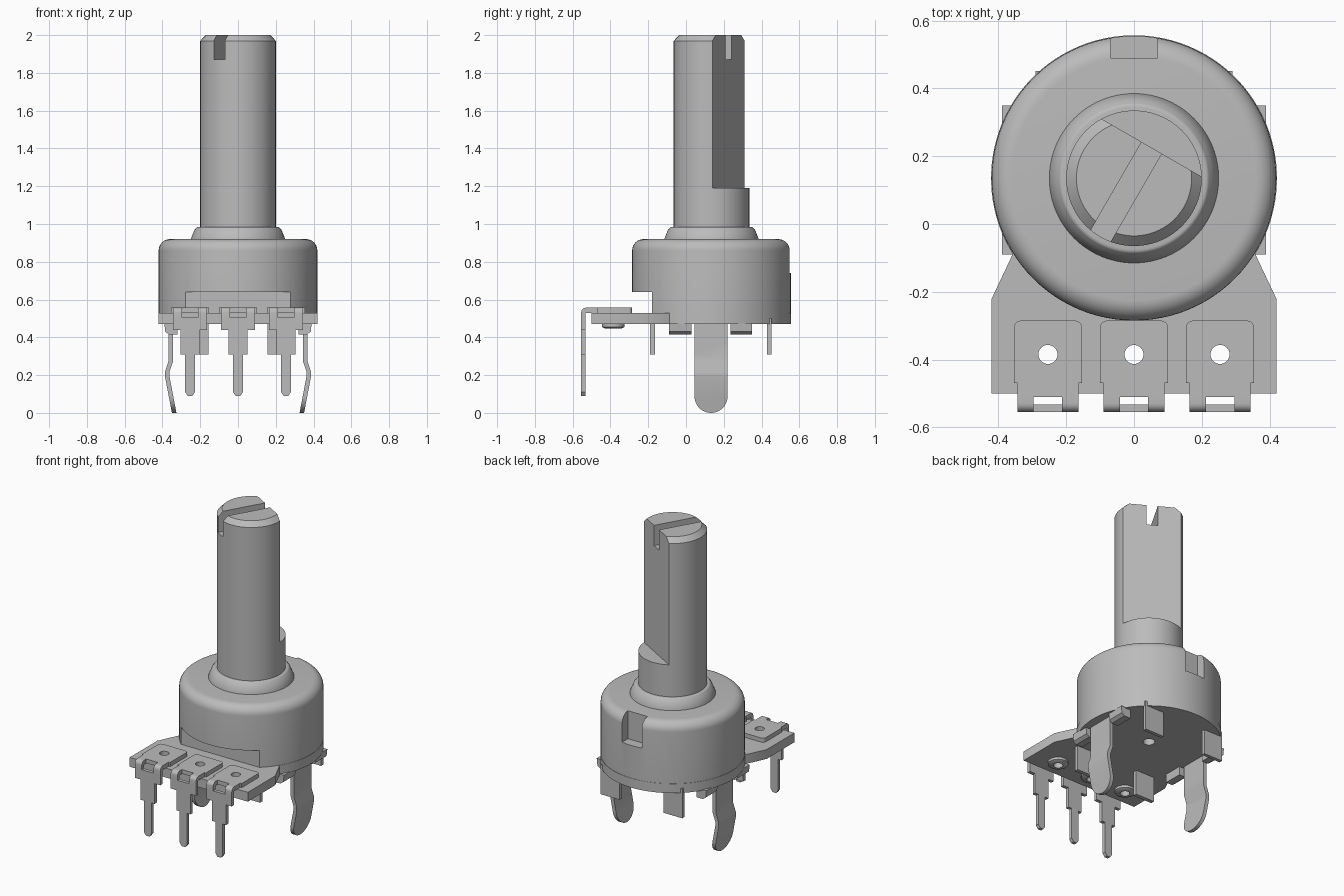
import bpy, bmesh, math
from mathutils import Vector

cube = bpy.data.objects.get("Cube")
if cube:
    bpy.data.objects.remove(cube, do_unlink=True)

grey = bpy.data.materials.new("metal_grey")
grey.use_nodes = True
grey.diffuse_color = (0.5, 0.5, 0.5, 1)
grey.node_tree.nodes["Principled BSDF"].inputs["Base Color"].default_value = (0.5, 0.5, 0.5, 1)

AXIS_Y = 0.135   # shaft axis
BODY_R = 0.42


def finish(name, bm):
    bmesh.ops.recalc_face_normals(bm, faces=bm.faces)
    mesh = bpy.data.meshes.new(name)
    bm.to_mesh(mesh)
    bm.free()
    mesh.materials.append(grey)
    obj = bpy.data.objects.new(name, mesh)
    bpy.context.collection.objects.link(obj)
    return obj


def prism(name, pts, axis, lo, hi):
    """Extrude a 2D outline along axis 0, 1 or 2."""
    bm = bmesh.new()
    verts = []
    for p in pts:
        co = list(p)
        co.insert(axis, lo)
        verts.append(bm.verts.new(co))
    face = bm.faces.new(verts)
    geom = bmesh.ops.extrude_face_region(bm, geom=[face])["geom"]
    step = Vector([hi - lo if i == axis else 0 for i in range(3)])
    bmesh.ops.translate(bm, vec=step, verts=[g for g in geom if isinstance(g, bmesh.types.BMVert)])
    return finish(name, bm)


def box(name, x, y, z):
    return prism(name, [(x[0], y[0]), (x[1], y[0]), (x[1], y[1]), (x[0], y[1])], 2, *z)


def lathe(name, profile, cx=0, cy=AXIS_Y, steps=96):
    """Closed solid of revolution from (radius, z) points."""
    bm = bmesh.new()
    rings = []
    for r, z in profile:
        rings.append([bm.verts.new((cx + r * math.cos(a), cy + r * math.sin(a), z))
                      for a in (math.tau * i / steps for i in range(steps))])
    for a, b in zip(rings, rings[1:]):
        for i in range(steps):
            j = (i + 1) % steps
            bm.faces.new((a[i], a[j], b[j], b[i]))
    bm.faces.new(rings[0])
    bm.faces.new(rings[-1])
    return finish(name, bm)


def boolean(obj, cutter, operation="DIFFERENCE"):
    mod = obj.modifiers.new("cut", "BOOLEAN")
    mod.operation, mod.object, mod.solver = operation, cutter, "EXACT"
    bpy.context.view_layer.objects.active = obj
    bpy.ops.object.modifier_apply(modifier=mod.name)
    bpy.data.objects.remove(cutter, do_unlink=True)


def arc(cx, cy, r, start, end, n):
    return [(cx + r * math.cos(math.radians(start + (end - start) * i / n)),
             cy + r * math.sin(math.radians(start + (end - start) * i / n))) for i in range(n + 1)]


# Round housing with a rolled top edge, front opening and rear notch
housing = lathe("housing", [(BODY_R, 0.53)] + arc(BODY_R - 0.06, 0.86, 0.06, 0, 90, 8))
boolean(housing, box("front_opening", (-0.6, 0.6), (-0.6, -0.18), (0.4, 0.64)))
boolean(housing, box("rear_notch", (-0.07, 0.07), (0.49, 0.7), (0.74, 1.0)))

# Collar around the shaft
lathe("collar", [(0.25, 0.9), (0.25, 0.92), (0.23, 0.97)] + arc(0.21, 0.97, 0.015, 20, 90, 4))

# Shaft with chamfered end, angled flat and screwdriver slot
shaft = lathe("shaft", [(0.2, 0.9), (0.2, 1.97), (0.17, 2.0)])
along, across = Vector((0.5, 0.866)), Vector((0.866, -0.5))
centre = Vector((0, AXIS_Y))


def turned_box(name, u, v, z):
    pts = [centre + along * a + across * b for a, b in
           ((u[0], v[0]), (u[1], v[0]), (u[1], v[1]), (u[0], v[1]))]
    return prism(name, [tuple(p) for p in pts], 2, *z)


boolean(shaft, turned_box("shaft_flat", (0.104, 0.5), (-0.5, 0.5), (1.19, 2.2)))
boolean(shaft, turned_box("shaft_slot", (-0.5, 0.5), (-0.034, 0.034), (1.87, 2.2)))

# Base board: disc running into a wide terminal apron
outline = arc(0, AXIS_Y, BODY_R + 0.002, -32, 212, 64)
outline += [(-0.42, -0.22), (-0.42, -0.5), (0.42, -0.5), (0.42, -0.22)]
board = prism("base_board", outline, 2, 0.47, 0.53)
boolean(board, lathe("centre_hole", [(0.035, 0.4), (0.035, 0.52)], steps=32))

# Three riveted terminals with bent pins
for label, x in (("left", 0.254), ("middle", 0.0), ("right", -0.254)):
    plate = [(x - 0.1, -0.47), (x - 0.09, -0.47), (x - 0.09, -0.51), (x + 0.09, -0.51),
             (x + 0.09, -0.47), (x + 0.1, -0.47)]
    plate += arc(x + 0.08, -0.305, 0.02, 0, 90, 4) + arc(x - 0.08, -0.305, 0.02, 90, 180, 4)
    top = prism(label + "_terminal_plate", plate, 2, 0.53, 0.557)
    rivet = lathe(label + "_rivet", [(0.045, 0.447), (0.06, 0.455), (0.06, 0.475)], x, -0.385, 32)
    for part in (board, top, rivet):
        boolean(part, lathe("rivet_hole", [(0.028, 0.4), (0.028, 0.6)], x, -0.385, 32))
    # Two bent arms joining the plate to the pin
    bend = arc(-0.53, 0.532, 0.025, 90, 180, 6) + [(-0.555, 0.5), (-0.533, 0.5), (-0.533, 0.53), (-0.51, 0.53), (-0.51, 0.557)]
    for s in (-1, 1):
        lo, hi = sorted((x + s * 0.042, x + s * 0.09))
        prism(label + "_terminal_arm", bend, 0, lo, hi)
    half = [(0.09, 0.505), (0.09, 0.44), (0.05, 0.44), (0.05, 0.31), (0.026, 0.31),
            (0.026, 0.11), (0.012, 0.09)]
    pin = [(x + a, z) for a, z in half] + [(x - a, z) for a, z in reversed(half)]
    prism(label + "_terminal_pin", pin, 1, -0.555, -0.533)

# Housing legs, retaining lips and locating tabs, mirrored across x
for side, s in (("left", 1), ("right", -1)):
    path = [(0.355, 0.5), (0.355, 0.275), (0.374, 0.22), (0.374, 0.19), (0.338, 0.0)]
    strip = [(s * (x + 0.012), z) for x, z in path] + [(s * (x - 0.012), z) for x, z in reversed(path)]
    leg = prism(side + "_spring_leg", strip, 1, 0.045, 0.22)
    tongue = [(0.0, 0.6)] + [(0.045, 0.6)] + arc(0.1325, 0.0875, 0.0875, 180, 360, 20) + [(0.22, 0.6)]
    lo, hi = sorted((s * 0.2, s * 0.5))
    boolean(leg, prism("leg_outline", tongue[1:], 0, lo, hi), "INTERSECT")

    for place, y in (("front", (-0.09, 0.03)), ("rear", (0.235, 0.35))):
        lip = [(s * a, z) for a, z in ((0.32, 0.475), (0.32, 0.415), (0.365, 0.415), (0.385, 0.43), (0.39, 0.475))]
        prism(f"{side}_{place}_lip", lip, 1, *y)
    for place, y in (("front", (-0.19, -0.165)), ("rear", (0.43, 0.452))):
        tab = [(s * a, z) for a, z in ((0.155, 0.5), (0.155, 0.31), (0.29, 0.31), (0.29, 0.5))]
        prism(f"{side}_{place}_tab", tab, 1, *y)

# Smooth round surfaces, keep edges crisp
bpy.ops.object.select_all(action="DESELECT")
for obj in bpy.context.scene.objects:
    if obj.type == "MESH":
        obj.select_set(True)
        bpy.context.view_layer.objects.active = obj
bpy.ops.object.shade_smooth_by_angle(angle=math.radians(30))
